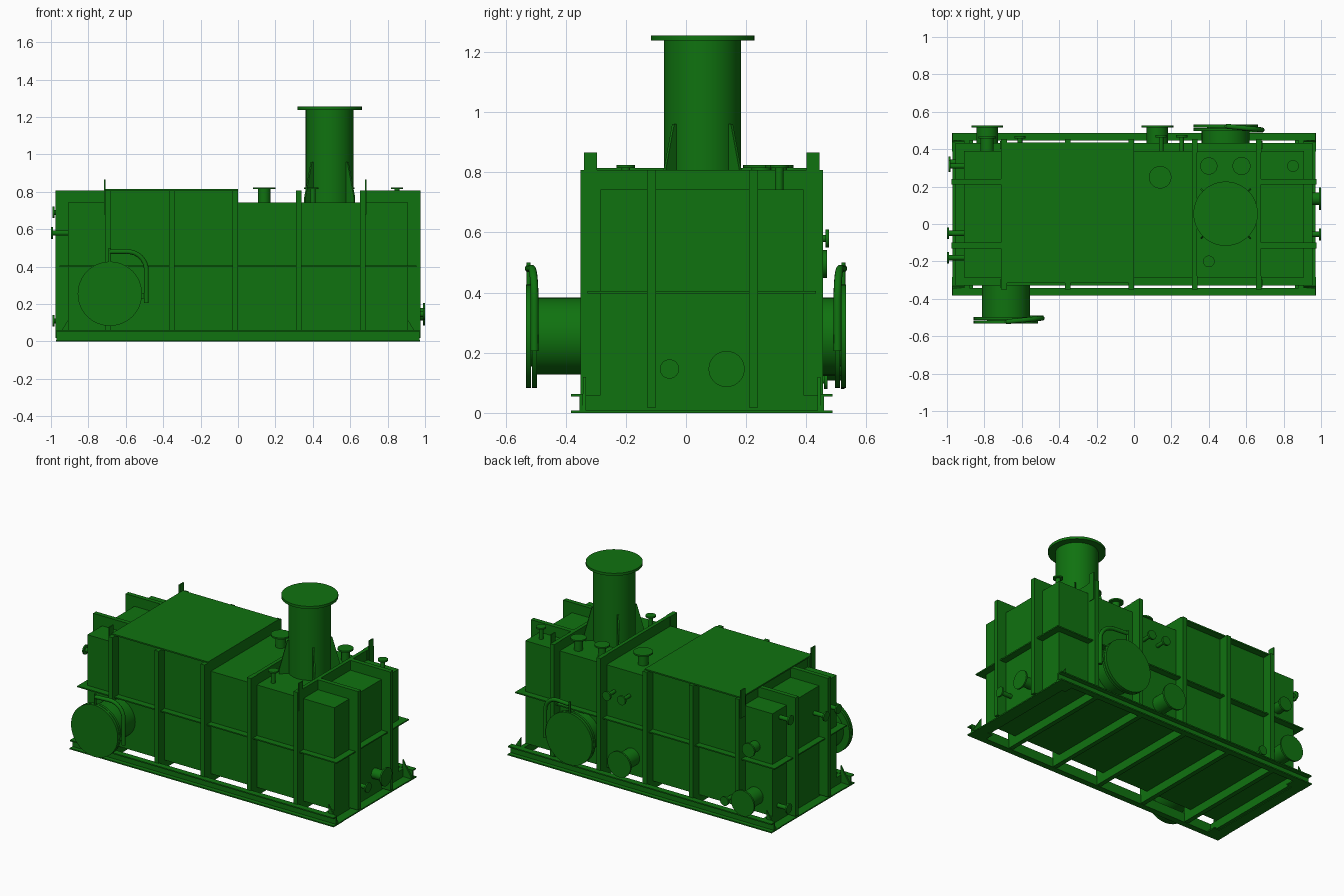
import bpy, bmesh, math
from mathutils import Vector

if "Cube" in bpy.data.objects:
    bpy.data.objects.remove(bpy.data.objects["Cube"])

YC = 0.0525          # centre line of the tank body in y
GREEN = bpy.data.materials.new("green_paint")
GREEN.diffuse_color = (0.005, 0.17, 0.005, 1)
GREEN.use_nodes = True
GREEN.node_tree.nodes["Principled BSDF"].inputs["Base Color"].default_value = GREEN.diffuse_color


def finish(name, bm, smooth=False):
    bmesh.ops.recalc_face_normals(bm, faces=bm.faces)
    me = bpy.data.meshes.new(name)
    bm.to_mesh(me)
    bm.free()
    ob = bpy.data.objects.new(name, me)
    me.materials.append(GREEN)
    bpy.context.collection.objects.link(ob)
    if smooth:
        bpy.ops.object.select_all(action='DESELECT')
        ob.select_set(True)
        bpy.context.view_layer.objects.active = ob
        bpy.ops.object.shade_smooth_by_angle(angle=math.radians(35))
    return ob


def box(name, x, y, z):
    """Box from (min, max) pairs."""
    bm = bmesh.new()
    bmesh.ops.create_cube(bm, size=1)
    for v in bm.verts:
        v.co = [r[0] if c < 0 else r[1] for c, r in zip(v.co, (x, y, z))]
    return finish(name, bm)


def prism(name, pts, offset):
    """Flat polygon extruded along an offset vector."""
    bm = bmesh.new()
    f = bm.faces.new([bm.verts.new(p) for p in pts])
    ext = bmesh.ops.extrude_face_region(bm, geom=[f])
    bmesh.ops.translate(bm, vec=offset, verts=[v for v in ext['geom'] if isinstance(v, bmesh.types.BMVert)])
    return finish(name, bm)


def nozzle(name, base, axis, length, r, flange_r, thick, seg=32):
    """Pipe with a closed flange, lathed from a profile."""
    prof = [(0, 0), (r, 0), (r, length - thick), (flange_r, length - thick), (flange_r, length), (0, length)]
    bm = bmesh.new()
    vs = [bm.verts.new((a, 0, h)) for a, h in prof]
    es = [bm.edges.new(p) for p in zip(vs, vs[1:])]
    bmesh.ops.spin(bm, geom=vs + es, cent=(0, 0, 0), axis=(0, 0, 1), angle=math.tau, steps=seg)
    bmesh.ops.remove_doubles(bm, verts=bm.verts, dist=1e-5)
    bm.transform(Vector((0, 0, 1)).rotation_difference(Vector(axis)).to_matrix().to_4x4())
    bmesh.ops.translate(bm, vec=base, verts=bm.verts)
    return finish(name, bm, True)


def tube(name, pts, r):
    cu = bpy.data.curves.new(name, 'CURVE')
    cu.dimensions = '3D'
    cu.bevel_depth, cu.bevel_resolution, cu.use_fill_caps = r, 3, True
    sp = cu.splines.new('POLY')
    sp.points.add(len(pts) - 1)
    for p, c in zip(sp.points, pts):
        p.co = (*c, 1)
    cu.materials.append(GREEN)
    ob = bpy.data.objects.new(name, cu)
    bpy.context.collection.objects.link(ob)


def span(s, a, b, c=0.0):
    """Sorted range c+s*a .. c+s*b for mirrored parts."""
    return tuple(sorted((c + s * a, c + s * b)))


# tank body, raised hood and its cover sheet
box("tank_body", (-0.91, 0.91), (-0.285, 0.39), (0.06, 0.742))
box("raised_hood", (-0.70, 0.0), (-0.285, 0.39), (0.742, 0.808))
box("hood_cover", (-0.71, 0.0), (-0.315, 0.435), (0.806, 0.815))

RIBS = (-0.695, -0.355, -0.015, 0.325, 0.668)
for x in RIBS:
    # floor beams under the tank
    box("floor_beam", (x - 0.015, x + 0.015), (-0.35, 0.455), (0.004, 0.06))
    for s in (-1, 1):
        box("side_rib", (x - 0.015, x + 0.015), span(s, 0.33, 0.4025, YC), (0.05, 0.808))
for x in RIBS[3:]:
    box("roof_rib", (x - 0.012, x + 0.012), (-0.35, 0.455), (0.74, 0.808))

# horizontal stiffener ring around the tank
for s in (-1, 1):
    box("ring_side", (-0.955, 0.955), span(s, 0.33, 0.38, YC), (0.397, 0.405))
    box("ring_end", span(s, 0.90, 0.955), (-0.3275, 0.4325), (0.397, 0.405))

for s in (-1, 1):
    # ribs on the end walls that wrap over the roof
    for y in (-0.115, 0.225):
        box("end_rib", span(s, 0.90, 0.975), (y - 0.015, y + 0.015), (0.018, 0.808))
        box("end_roof_rib", span(s, 0.68, 0.975), (y - 0.015, y + 0.015), (0.735, 0.808))
    box("end_beam", span(s, 0.88, 0.91), (-0.35, 0.455), (0.004, 0.06))
    box("end_foot_strip", span(s, 0.90, 0.97), (-0.285, 0.39), (0, 0.008))
    # channel rails along both long sides
    box("rail_web", (-0.97, 0.97), span(s, 0.395, 0.406, YC), (0, 0.062))
    for z in (0, 0.054):
        box("rail_flange", (-0.97, 0.97), span(s, 0.395, 0.435, YC), (z, z + 0.008))
    for e in (-1, 1):
        # corner feet, gussets and lifting lugs
        box("corner_foot", span(e, 0.86, 0.972), span(s, 0.335, 0.435, YC), (0, 0.008))
        prism("foot_gusset", [(e * 0.905, YC + s * 0.385, 0.005), (e * 0.972, YC + s * 0.385, 0.005),
                              (e * 0.968, YC + s * 0.385, 0.02), (e * 0.905, YC + s * 0.385, 0.12)], (0, s * 0.01, 0))
        lx = -0.713 if e < 0 else 0.683
        box("lifting_lug", (lx - 0.004, lx + 0.004), span(s, 0.348, 0.392, YC), (0.68, 0.865))

# chimney with diagonal gussets
CH = Vector((0.49, 0.055, 0))
nozzle("chimney", CH + Vector((0, 0, 0.74)), (0, 0, 1), 0.515, 0.128, 0.172, 0.017, 48)
for i in range(4):
    a = math.radians(45 + 90 * i)
    d, t = Vector((math.cos(a), math.sin(a), 0)), Vector((-math.sin(a), math.cos(a), 0)) * 0.01
    prof = [(0.12, 0.74), (0.188, 0.74), (0.188, 0.77), (0.138, 0.96), (0.12, 0.96)]
    prism("chimney_gusset", [CH + d * r - t / 2 + Vector((0, 0, z)) for r, z in prof], t)

# large side nozzles with flange, cover and davit arm
for s, x in ((-1, -0.685), (1, 0.49)):
    wall = YC + s * 0.33
    nozzle("side_duct", (x, wall, 0.255), (0, s, 0), 0.512 - abs(wall), 0.128, 0.172, 0.016, 48)
    nozzle("duct_cover", (x, s * 0.505, 0.255), (0, s, 0), 0.027, 0.10, 0.172, 0.017, 48)
    arc = [(x + 0.095 + 0.1 * math.sin(k * math.pi / 16), 0.38 + 0.1 * math.cos(k * math.pi / 16)) for k in range(9)]
    path = [(x, 0.48)] + arc + [(x + 0.195, 0.205)]
    tube("davit_arm", [(px, s * (0.523 - 0.1 * (px - x)), pz) for px, pz in path], 0.013)
    tube("davit_hook", [(x, s * 0.523, 0.42), (x, s * 0.523, 0.50)], 0.007)
    box("davit_bracket", (x + 0.12, x + 0.2), span(s, 0.488, 0.505), (0.23, 0.26))

# roof nozzles: x, y, pipe radius, flange radius
for x, y, r, f in ((0.14, 0.25, 0.033, 0.06), (0.40, 0.31, 0.024, 0.046), (0.575, 0.31, 0.026, 0.048),
                   (0.85, 0.31, 0.014, 0.031), (0.40, -0.20, 0.014, 0.031)):
    nozzle("roof_nozzle", (x, y, 0.74), (0, 0, 1), 0.084, r, f, 0.01)

# back wall nozzles: x, z, reach in y, pipe radius, flange radius
for x, z, y, r, f in ((-0.785, 0.165, 0.527, 0.057, 0.085), (0.125, 0.18, 0.527, 0.057, 0.085),
                      (-0.785, 0.495, 0.468, 0.035, 0.046), (-0.61, 0.11, 0.47, 0.013, 0.03),
                      (0.255, 0.58, 0.475, 0.012, 0.03), (0.145, 0.58, 0.475, 0.012, 0.03)):
    nozzle("back_nozzle", (x, 0.385, z), (0, 1, 0), y - 0.385, r, f, 0.012)

# end wall nozzles: side, y, z, reach in x, pipe radius, flange radius
for s, y, z, x, r, f in ((-1, 0.31, 0.69, 0.992, 0.014, 0.031), (-1, -0.05, 0.58, 1.0, 0.014, 0.031),
                         (-1, -0.18, 0.58, 1.0, 0.014, 0.031), (-1, 0.33, 0.11, 0.992, 0.014, 0.031),
                         (1, 0.135, 0.146, 1.0, 0.034, 0.06), (1, -0.055, 0.146, 1.0, 0.014, 0.032)):
    nozzle("end_nozzle", (s * 0.905, y, z), (s, 0, 0), x - 0.905, r, f, 0.01)
